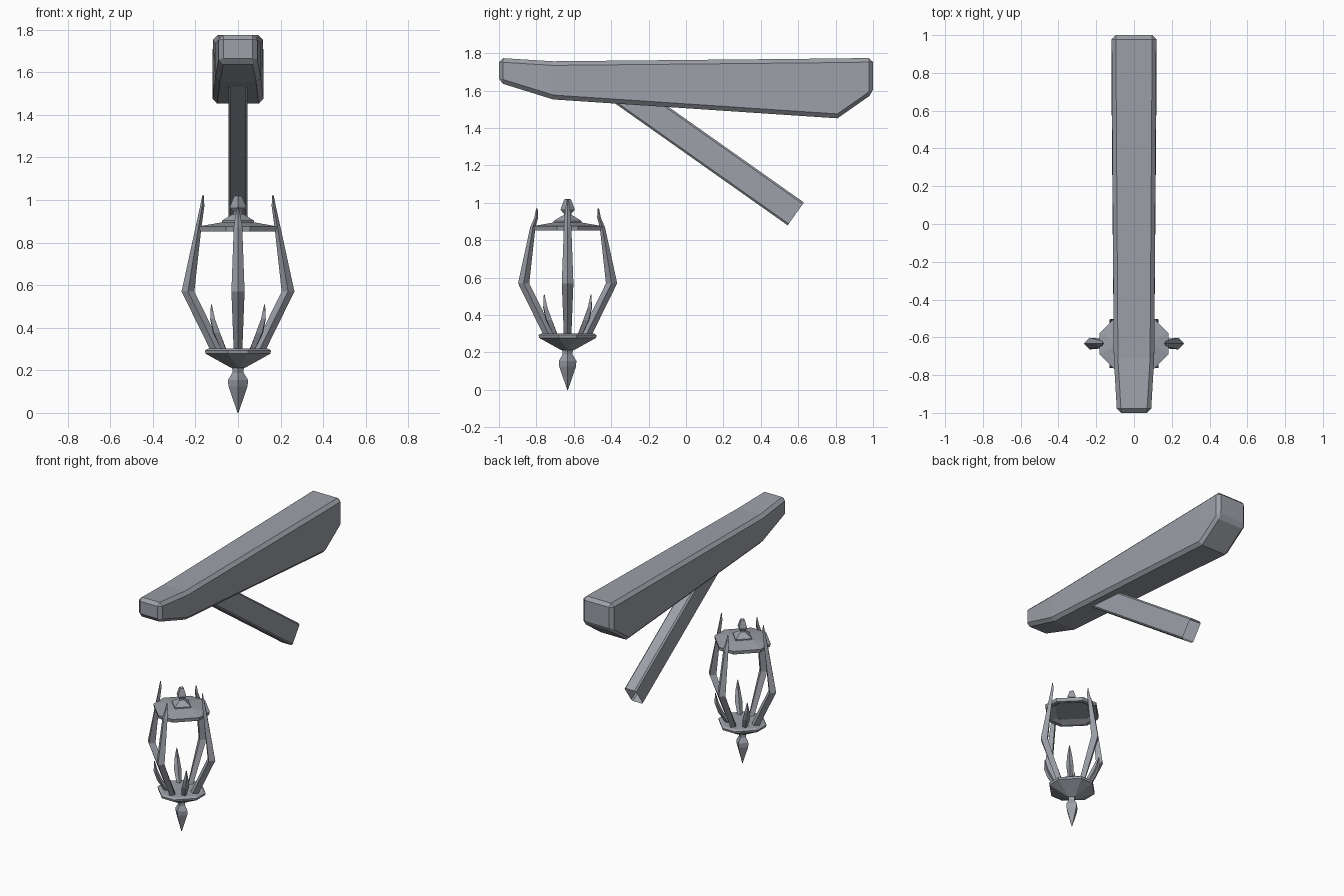
import bpy, bmesh
from math import cos, sin, pi, radians
from mathutils import Vector

if "Cube" in bpy.data.objects:
    bpy.data.objects.remove(bpy.data.objects["Cube"])

LY = -0.633  # lantern axis position in y
iron = bpy.data.materials.new("dark_grey")
iron.diffuse_color = (0.335, 0.35, 0.39, 1)
iron.use_nodes = True
iron.node_tree.nodes["Principled BSDF"].inputs["Base Color"].default_value = iron.diffuse_color


def loft(name, rings, cap_start=True, cap_end=True, bevel=0):
    """Skin a list of equal-length point rings into one flat-shaded object."""
    bm = bmesh.new()
    loops = [[bm.verts.new(p) for p in r] for r in rings]
    n = len(loops[0])
    for a, b in zip(loops, loops[1:]):
        for i in range(n):
            j = (i + 1) % n
            bm.faces.new((a[i], a[j], b[j], b[i]))
    if cap_start:
        bm.faces.new(loops[0][::-1])
    if cap_end:
        bm.faces.new(loops[-1])
    bmesh.ops.recalc_face_normals(bm, faces=bm.faces)
    me = bpy.data.meshes.new(name)
    bm.to_mesh(me)
    bm.free()
    me.materials.append(iron)
    ob = bpy.data.objects.new(name, me)
    bpy.context.collection.objects.link(ob)
    if bevel:
        m = ob.modifiers.new("bevel", 'BEVEL')
        m.width, m.segments, m.limit_method = bevel, 1, 'ANGLE'
        m.angle_limit = radians(40)
    return ob


def octagon(h, z, k=0.31):
    """Diamond with clipped points, half width h, clip half length h * k."""
    c = h * k
    pts = [(h, -c), (h, c), (c, h), (-c, h), (-h, c), (-h, -c), (-c, -h), (c, -h)]
    return [(x, LY + y, z) for x, y in pts]


def turned(name, profile, n=4):
    return loft(name, [[(r * cos(2 * pi * i / n), LY + r * sin(2 * pi * i / n), z)
                        for i in range(n)] for r, z in profile])


def blade(name, angle, sections):
    """Diamond-section bar; sections are (outer r, inner r, half width, z)."""
    u = Vector((cos(angle), sin(angle), 0))
    v = Vector((-sin(angle), cos(angle), 0))
    rings = []
    for ro, ri, w, z in sections:
        c = Vector((0, LY, z))
        m = (ro + ri) / 2
        rings.append([c + u * ro, c + u * m + v * w, c + u * ri, c + u * m - v * w])
    return loft(name, rings)


# Overhead beam: (y, bottom z, top z, bottom half width, top half width)
beam = [(-1, 1.643, 1.775, 0.09, 0.09), (-0.71, 1.553, 1.757, 0.107, 0.107),
        (0.81, 1.452, 1.772, 0.12, 0.117), (1, 1.585, 1.775, 0.12, 0.118)]
loft("beam", [[(-wb, y, b), (wb, y, b), (wt, y, t), (-wt, y, t)]
              for y, b, t, wb, wt in beam], bevel=0.022)

# Diagonal brace, open at its lower end
d = Vector((0, 0.817, -0.577))
nrm = Vector((0, 0.577, 0.817))
end = Vector((0, 0.587, 0.941))
hw, ht, c = 0.045, 0.075, 0.01
sec = [(hw, -ht + c), (hw, ht - c), (hw - c, ht), (-hw + c, ht),
       (-hw, ht - c), (-hw, -ht + c), (-hw + c, -ht), (hw - c, -ht)]
loft("brace", [[p + Vector((1, 0, 0)) * x + nrm * t for x, t in sec]
               for p in (end - d * 1.17, end)], cap_start=False, cap_end=False)

# Lantern lid with recessed underside and stepped diamond cap
loft("lantern_lid", [octagon(h, z, k) for h, z, k in [
    (0.13, 0.87, 0.12), (0.155, 0.852, 0.3), (0.178, 0.852, 0.31),
    (0.182, 0.876, 0.31), (0.075, 0.895, 0.02)]])
turned("lid_cap", [(0.075, 0.885), (0.075, 0.903), (0.035, 0.928), (0.02, 0.935)])
turned("lid_finial", [(0.02, 0.93), (0.02, 0.943), (0.038, 0.963),
                      (0.035, 0.975), (0.018, 1.018), (0.008, 1.022)])

# Lower dish and hanging drop
loft("lantern_dish", [octagon(h, z, k) for h, z, k in [
    (0.035, 0.213, 0.02), (0.152, 0.278, 0.31), (0.155, 0.293, 0.31),
    (0.14, 0.302, 0.31)]])
turned("drop_finial", [(0.035, 0.225), (0.027, 0.205), (0.027, 0.188), (0.047, 0.155),
                       (0.045, 0.125), (0.002, 0.0)])

# Four cage bars (side pair slightly taller) and four diagonal leaves
for i in range(4):
    top = 1.02 if i % 2 == 0 else 0.97
    blade("cage_bar_%d" % i, i * pi / 2, [
        (0.125, 0.065, 0.02, 0.285), (0.265, 0.205, 0.031, 0.57),
        (0.2, 0.172, 0.02, 0.87), (0.178, 0.158, 0.013, top - 0.05),
        (0.168, 0.16, 0.003, top)])
    blade("leaf_%d" % i, pi / 4 + i * pi / 2, [
        (0.105, 0.07, 0.014, 0.285), (0.16, 0.125, 0.024, 0.375),
        (0.182, 0.155, 0.016, 0.44), (0.18, 0.174, 0.002, 0.51)])
